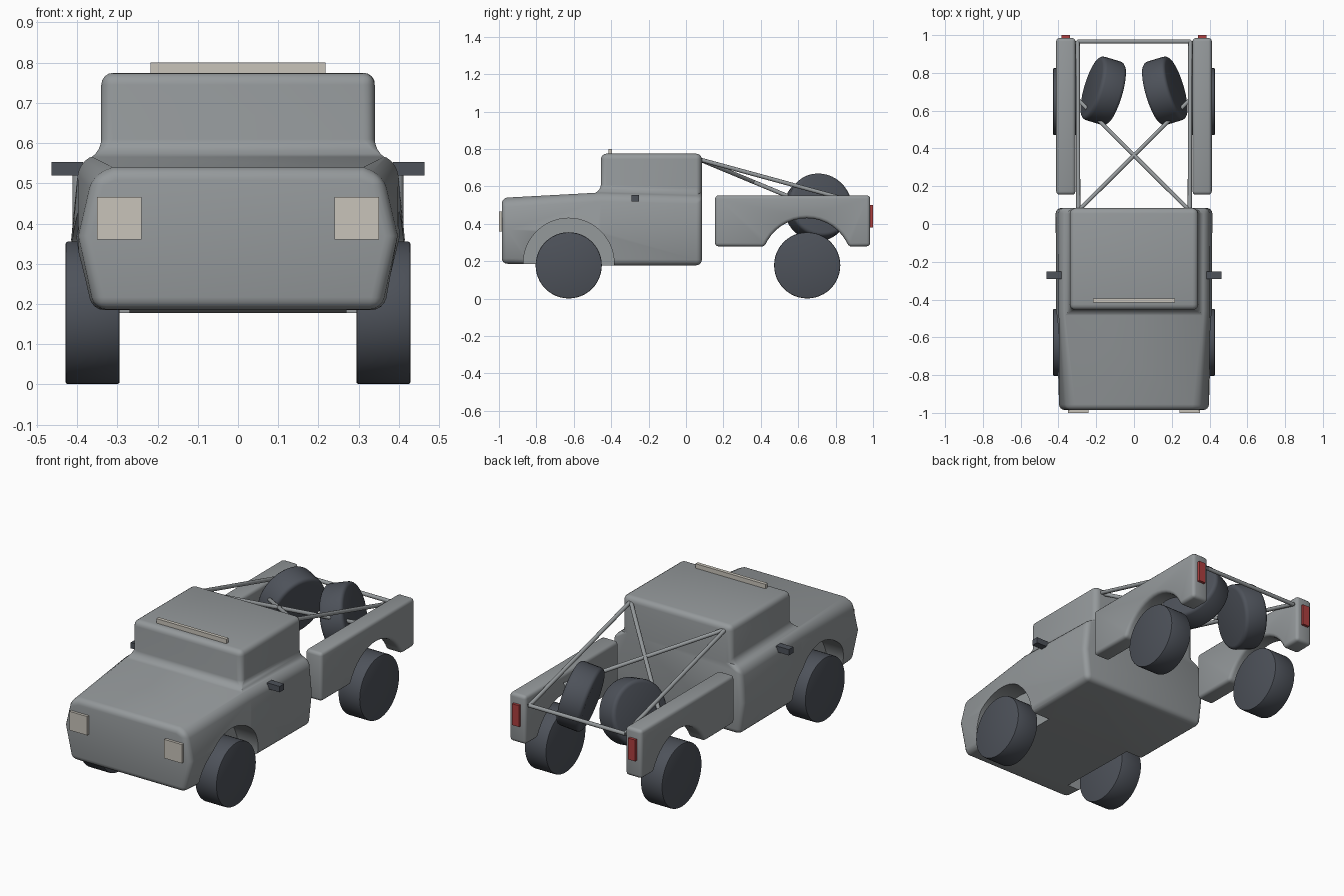
import bpy, bmesh, math
from mathutils import Vector

cube = bpy.data.objects.get("Cube")
if cube:
    bpy.data.objects.remove(cube, do_unlink=True)


def material(name, rgb):
    m = bpy.data.materials.new(name)
    m.use_nodes = True
    m.diffuse_color = (*rgb, 1)
    m.node_tree.nodes["Principled BSDF"].inputs["Base Color"].default_value = (*rgb, 1)
    return m


GREY = material("body_grey", (0.30, 0.32, 0.33))
DARK = material("rubber_dark", (0.075, 0.084, 0.102))
CREAM = material("lamp_cream", (0.58, 0.55, 0.49))
RED = material("lamp_red", (0.42, 0.05, 0.05))


def activate(ob):
    bpy.ops.object.select_all(action="DESELECT")
    ob.select_set(True)
    bpy.context.view_layer.objects.active = ob


def bevel(ob, width, segments=3, angle=35):
    activate(ob)
    mod = ob.modifiers.new("round", "BEVEL")
    mod.width, mod.segments = width, segments
    mod.limit_method, mod.angle_limit = "ANGLE", math.radians(angle)
    bpy.ops.object.modifier_apply(modifier=mod.name)


def smooth(ob):
    activate(ob)
    bpy.ops.object.shade_smooth_by_angle(angle=math.radians(35))


def finish(name, bm, mat):
    bmesh.ops.recalc_face_normals(bm, faces=bm.faces)
    mesh = bpy.data.meshes.new(name)
    bm.to_mesh(mesh)
    bm.free()
    mesh.materials.append(mat)
    ob = bpy.data.objects.new(name, mesh)
    bpy.context.collection.objects.link(ob)
    return ob


def box(name, x, y, z, mat):
    bm = bmesh.new()
    bmesh.ops.create_cube(bm, size=1)
    for v in bm.verts:
        v.co = [lo + (c + 0.5) * (hi - lo) for c, (lo, hi) in zip(v.co, (x, y, z))]
    return finish(name, bm, mat)


def rod(name, a, b, radius, mat, sides=12):
    a, b = Vector(a), Vector(b)
    bm = bmesh.new()
    bmesh.ops.create_cone(bm, cap_ends=True, segments=sides, radius1=radius,
                          radius2=radius, depth=(b - a).length)
    turn = Vector((0, 0, 1)).rotation_difference(b - a).to_matrix()
    for v in bm.verts:
        v.co = turn @ v.co + (a + b) / 2
    return finish(name, bm, mat)


# Body: hood and cab base lofted along y, then the cab raised from the top
sections = [
    (-0.985, [(0.355, 0.187), (0.396, 0.37), (0.36, 0.517), (0.31, 0.538)]),
    (-0.455, [(0.39, 0.178), (0.412, 0.36), (0.396, 0.55), (0.34, 0.58)]),
    (0.085, [(0.395, 0.178), (0.415, 0.36), (0.398, 0.535), (0.34, 0.565)]),
]
bm = bmesh.new()
rings = []
for y, half in sections:
    outline = half + [(-x, z) for x, z in reversed(half)]
    rings.append([bm.verts.new((x, y, z)) for x, z in outline])
for span, (r, s) in enumerate(zip(rings, rings[1:])):
    for i in range(8):
        if span == 1 and i == 3:
            continue
        j = (i + 1) % 8
        bm.faces.new((r[i], r[j], s[j], s[i]))
bm.faces.new(rings[0])
bm.faces.new(rings[2])
base = [rings[1][3], rings[1][4], rings[2][4], rings[2][3]]
roof = [bm.verts.new((v.co.x, v.co.y, 0.775)) for v in base]
for i in range(4):
    j = (i + 1) % 4
    bm.faces.new((base[i], base[j], roof[j], roof[i]))
bm.faces.new(roof)
body = finish("body", bm, GREY)
bevel(body, 0.03, 4)

# Front wheel arches
for side in (1, -1):
    cutter = rod("arch_cutter", (side * 0.27, -0.627, 0.187),
                 (side * 0.6, -0.627, 0.187), 0.243, GREY, 64)
    cutter.hide_render = True
    activate(body)
    cut = body.modifiers.new("arch", "BOOLEAN")
    cut.operation, cut.solver, cut.object = "DIFFERENCE", "EXACT", cutter
    bpy.ops.object.modifier_apply(modifier=cut.name)
    bpy.data.objects.remove(cutter, do_unlink=True)
smooth(body)

# Rear side panel profile with the wheel arch in its lower edge
arc = []
for i in range(17):
    t = math.radians(158 - 136 * i / 16)
    arc.append((0.645 + 0.243 * math.cos(t), 0.187 + 0.243 * math.sin(t)))
profile = [(0.155, 0.28)] + arc + [(0.985, 0.28), (0.985, 0.552), (0.155, 0.552)]

for side, label in ((1, "left"), (-1, "right")):
    def span(a, b):
        return tuple(sorted((side * a, side * b)))

    bm = bmesh.new()
    inner = [bm.verts.new((side * 0.31, y, z)) for y, z in profile]
    outer = [bm.verts.new((side * 0.412, y, z)) for y, z in profile]
    bm.faces.new(inner)
    bm.faces.new(outer)
    for i in range(len(profile)):
        j = (i + 1) % len(profile)
        bm.faces.new((inner[i], inner[j], outer[j], outer[i]))
    panel = finish(label + "_rear_panel", bm, GREY)
    bevel(panel, 0.018)
    smooth(panel)

    # Road wheels
    for end, y in (("front", -0.627), ("rear", 0.648)):
        wheel = rod(f"{label}_{end}_wheel", (side * 0.294, y, 0.178),
                    (side * 0.429, y, 0.178), 0.177, DARK, 48)
        bevel(wheel, 0.006, 2)
        smooth(wheel)

    # Spare wheel, leaning inward at the top
    axis = Vector((side * 0.93, 0.28, 0.25)).normalized() * 0.066
    centre = Vector((side * 0.163, 0.705, 0.488))
    spare = rod(label + "_spare_wheel", centre - axis, centre + axis, 0.175, DARK, 40)
    bevel(spare, 0.02, 3)
    smooth(spare)

    # Bed bars
    top = (side * 0.295, 0.07, 0.745)
    smooth(rod(label + "_side_bar", top, (side * 0.298, 0.968, 0.5), 0.011, GREY))
    smooth(rod(label + "_cross_bar", top, (-side * 0.298, 0.66, 0.5), 0.011, GREY))

    # Lamps and mirror
    box(label + "_headlight", span(0.24, 0.35), (-1.0, -0.975), (0.36, 0.466), CREAM)
    box(label + "_tail_light", span(0.34, 0.383), (0.975, 1.0), (0.38, 0.5), RED)
    box(label + "_mirror", span(0.385, 0.464), (-0.292, -0.252), (0.52, 0.553), DARK)

smooth(rod("rear_bar", (-0.3, 0.966, 0.5), (0.3, 0.966, 0.5), 0.011, GREY))
box("roof_light_bar", (-0.218, 0.218), (-0.415, -0.395), (0.765, 0.8), CREAM)
